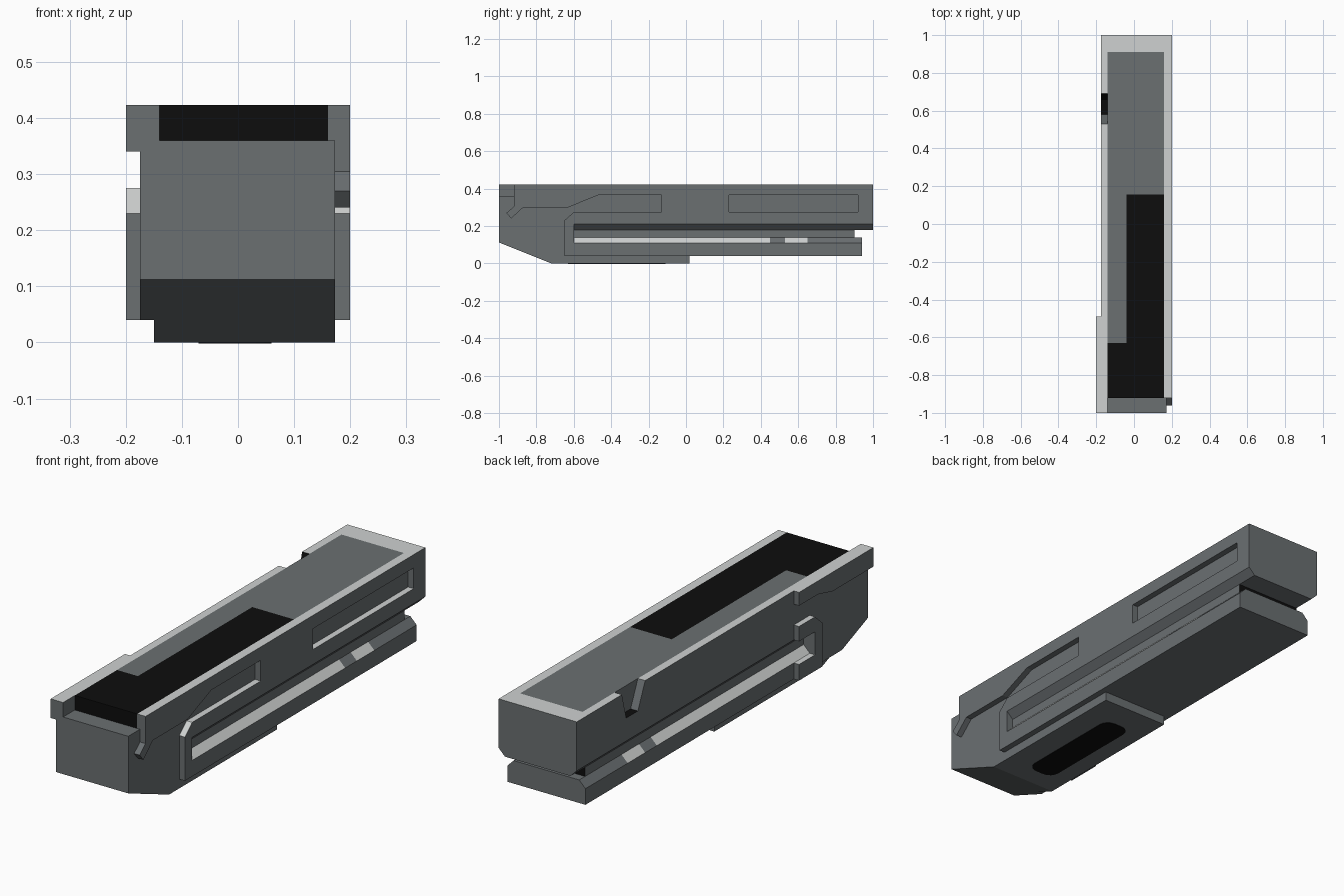
import bpy, bmesh, math

if "Cube" in bpy.data.objects:
    bpy.data.objects.remove(bpy.data.objects["Cube"])


def material(name, rgb):
    m = bpy.data.materials.new(name)
    m.diffuse_color = (*rgb, 1)
    m.use_nodes = True
    m.node_tree.nodes["Principled BSDF"].inputs["Base Color"].default_value = m.diffuse_color
    return m


MATS = [material("slate_gray", (0.145, 0.16, 0.167)),
        material("light_gray", (0.62, 0.64, 0.635)),
        material("black", (0.004, 0.004, 0.004))]
GRAY, LIGHT, BLACK = 0, 1, 2
TOP = 0.423


def light_top(n, c):
    return LIGHT if n.z > 0.3 else GRAY


def plain(n, c):
    return GRAY


def prism(name, pts, axis, a, b, rule=plain):
    """Extrude a profile: (y, z) along x, (x, z) along y, or (x, y) along z."""
    def place(p, t):
        return {"x": (t, *p), "y": (p[0], t, p[1]), "z": (*p, t)}[axis]
    bm = bmesh.new()
    lo = [bm.verts.new(place(p, a)) for p in pts]
    hi = [bm.verts.new(place(p, b)) for p in pts]
    bm.faces.new(lo)
    bm.faces.new(hi[::-1])
    for i in range(len(pts)):
        j = (i + 1) % len(pts)
        bm.faces.new((lo[i], lo[j], hi[j], hi[i]))
    bmesh.ops.recalc_face_normals(bm, faces=bm.faces)
    for f in bm.faces:
        f.normal_update()
        f.material_index = rule(f.normal, f.calc_center_median())
    me = bpy.data.meshes.new(name)
    bm.to_mesh(me)
    bm.free()
    for m in MATS:
        me.materials.append(m)
    ob = bpy.data.objects.new(name, me)
    bpy.context.collection.objects.link(ob)
    return ob


def box(name, x0, x1, y0, y1, z0, z1, rule=plain):
    return prism(name, [(x0, z0), (x1, z0), (x1, z1), (x0, z1)], "y", y0, y1, rule)


# Sloped nose, belly plate and the dark rounded inset underneath
prism("nose", [(-1, 0.36), (-0.6, 0.36), (-0.6, 0.04), (-0.82, 0.04), (-1, 0.112)],
      "x", -0.175, 0.173)
prism("belly_plate", [(-0.82, 0.04), (-0.72, 0), (0.02, 0), (0.02, 0.04)],
      "x", -0.15, 0.173)
inset = []
for cx, cy, start in ((0.015, -0.155, 0), (-0.025, -0.155, 90),
                      (-0.025, -0.585, 180), (0.015, -0.585, 270)):
    for k in range(5):
        t = math.radians(start + k * 22.5)
        inset.append((cx + 0.045 * math.cos(t), cy + 0.045 * math.sin(t)))
prism("belly_inset", inset, "z", -0.002, 0.004, lambda n, c: BLACK)

# Main body and the chamfered groove that runs along both sides
box("main_body", -0.14, 0.173, -0.6, 1, 0.21, 0.36)
prism("groove_roof", [(-0.175, 0.21), (-0.145, 0.18), (0.17, 0.18), (0.2, 0.21)],
      "y", -0.6, 1)
box("groove_core", -0.145, 0.17, -0.6, 0.9, 0.13, 0.19,
    lambda n, c: BLACK if n.y > 0.5 else GRAY)
floor = [(-0.175, 0.04), (0.2, 0.04), (0.2, 0.11), (0.17, 0.14),
         (-0.145, 0.14), (-0.175, 0.11)]
for i, (y0, y1) in enumerate(((-0.6, 0.45), (0.45, 0.53), (0.53, 0.65), (0.65, 0.94))):
    prism(f"groove_floor_{i + 1}", floor, "y", y0, y1, light_top if i in (0, 2) else plain)

# Top deck: black front area beside a gray panel
box("deck_black_front", -0.14, 0.16, -0.92, -0.63, 0.36, TOP, lambda n, c: BLACK)
box("deck_black_strip", -0.04, 0.16, -0.63, 0.155, 0.36, TOP, lambda n, c: BLACK)
box("deck_gray_strip", -0.14, -0.04, -0.63, 0.155, 0.36, TOP)
box("deck_gray_rear", -0.14, 0.16, 0.155, 0.91, 0.36, TOP)

# Pale-topped rails framing the deck; left wall carries a notch
box("rear_rail", -0.14, 0.173, 0.91, 1, 0.36, TOP, light_top)
box("right_inner_rail", 0.16, 0.173, -0.92, 0.91, 0.36, TOP, light_top)
box("left_front_rail", -0.175, -0.14, -1, -0.6, 0.36, TOP, light_top)


def notch_rule(n, c):
    if 0.59 < c.y < 0.69 and c.z < 0.40 and abs(n.x) < 0.5:
        return BLACK
    return LIGHT if n.z > 0.9 else GRAY


prism("left_wall", [(-0.6, 0.21), (1, 0.21), (1, TOP), (0.69, TOP), (0.66, 0.31),
                    (0.58, 0.31), (0.53, TOP), (-0.6, TOP)],
      "x", -0.175, -0.14, notch_rule)

# Right outer shell: hooked rail, bracket and recess in one profile
prism("right_shell", [(-0.92, TOP), (0.23, TOP), (0.23, 0.21), (-0.6, 0.21),
                      (-0.6, 0.04), (-0.65, 0.04), (-0.65, 0.23), (-0.6, 0.275),
                      (-0.13, 0.275), (-0.13, 0.365), (-0.47, 0.365), (-0.63, 0.3),
                      (-0.87, 0.3), (-0.935, 0.24), (-0.96, 0.27), (-0.92, 0.305)],
      "x", 0.173, 0.2, lambda n, c: light_top(n, c) if c.y > -0.9 else GRAY)
# Frame of the rear window recess
box("window_top", 0.173, 0.2, 0.23, 0.92, 0.365, TOP, light_top)
box("window_sill", 0.173, 0.2, 0.23, 0.92, 0.21, 0.275, light_top)
box("window_end", 0.173, 0.2, 0.92, 1, 0.21, TOP, light_top)

# Left raised front pieces: upper rail and C-shaped bracket
prism("left_raised_rail", [(-1, TOP), (-0.49, TOP), (-0.49, 0.365), (-0.62, 0.365),
                           (-0.72, 0.34), (-1, 0.34)], "x", -0.2, -0.175, light_top)
prism("left_bracket", [(-0.65, 0.04), (-0.65, 0.23), (-0.6, 0.275), (-0.49, 0.275),
                       (-0.49, 0.21), (-0.6, 0.21), (-0.6, 0.11), (-0.49, 0.11),
                       (-0.49, 0.04)], "x", -0.2, -0.175, light_top)
